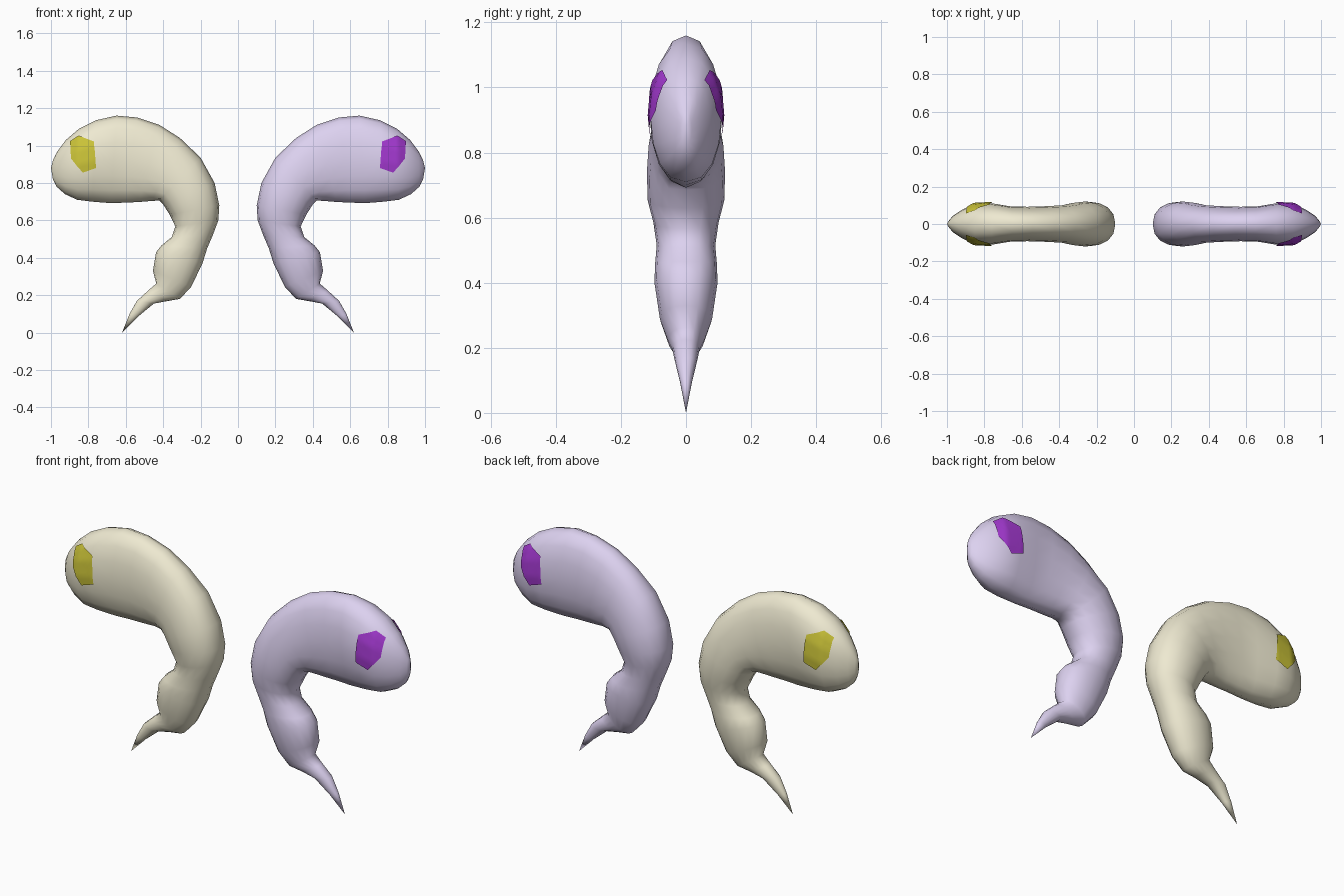
import bpy, bmesh
from math import cos, sin, pi, copysign
from mathutils import Vector
from mathutils.bvhtree import BVHTree

if "Cube" in bpy.data.objects:
    bpy.data.objects.remove(bpy.data.objects["Cube"])

SIDES = 16
# cross-sections from tail to nose: back x, z, belly x, z, half width
RINGS = [
    (.535, .085, .58, .10, .018), (.45, .155, .54, .17, .035),
    (.38, .168, .48, .225, .042), (.31, .18, .437, .262, .055),
    (.25, .245, .455, .33, .08), (.19, .37, .438, .43, .097),
    (.165, .45, .41, .465, .095), (.135, .52, .355, .51, .09),
    (.105, .60, .335, .567, .10), (.10, .68, .365, .63, .118),
    (.125, .80, .40, .685, .12), (.20, .935, .42, .706, .115),
    (.31, 1.04, .46, .704, .10), (.42, 1.11, .53, .698, .095),
    (.54, 1.15, .60, .695, .092), (.65, 1.16, .68, .692, .095),
    (.76, 1.135, .78, .70, .112), (.85, 1.09, .86, .71, .108),
    (.92, 1.03, .925, .74, .075), (.965, .97, .97, .78, .045),
    (.99, .92, .99, .82, .018),
]
TAIL_TIP, NOSE_TIP = (.62, 0, 0), (1.0, 0, .88)
EYE = [(.77, 1.02), (.85, 1.05), (.895, 1.02), (.89, .93), (.83, .855), (.76, .88)]


def material(name, color):
    m = bpy.data.materials.new(name)
    m.diffuse_color = (*color, 1)
    m.use_nodes = True
    m.node_tree.nodes["Principled BSDF"].inputs["Base Color"].default_value = m.diffuse_color
    return m


def finish(bm, name, mat):
    bmesh.ops.recalc_face_normals(bm, faces=bm.faces)
    me = bpy.data.meshes.new(name)
    bm.to_mesh(me)
    me.materials.append(mat)
    me.shade_smooth()
    ob = bpy.data.objects.new(name, me)
    bpy.context.collection.objects.link(ob)


def body_mesh(side):
    bm = bmesh.new()
    loops = []
    for bx, bz, ix, iz, w in RINGS:
        back, belly = Vector((bx, 0, bz)), Vector((ix, 0, iz))
        mid, half = (back + belly) / 2, (back - belly) / 2
        loop = []
        for k in range(SIDES):
            t = 2 * pi * k / SIDES
            p = mid + half * cos(t)
            p.y = w * copysign(abs(sin(t)) ** .85, sin(t))
            loop.append(bm.verts.new((side * p.x, p.y, p.z)))
        loops.append(loop)
    tail = bm.verts.new((side * TAIL_TIP[0], 0, TAIL_TIP[2]))
    nose = bm.verts.new((side * NOSE_TIP[0], 0, NOSE_TIP[2]))
    for k in range(SIDES):
        n = (k + 1) % SIDES
        for a, b in zip(loops, loops[1:]):
            bm.faces.new((a[k], a[n], b[n], b[k]))
        bm.faces.new((tail, loops[0][n], loops[0][k]))
        bm.faces.new((nose, loops[-1][k], loops[-1][n]))
    bmesh.ops.recalc_face_normals(bm, faces=bm.faces)
    return bm


def eye(tree, side, facing, name, mat):
    # hexagonal patch laid onto the head surface
    bm = bmesh.new()
    f = bm.faces.new([bm.verts.new((side * x, facing, z)) for x, z in EYE])
    bmesh.ops.poke(bm, faces=[f])
    bmesh.ops.subdivide_edges(bm, edges=bm.edges[:], cuts=5, use_grid_fill=True)
    for v in bm.verts:
        hit, normal, _, _ = tree.ray_cast(v.co, Vector((0, -facing, 0)))
        v.co = hit + normal * .006
    bm.normal_update()
    if sum(p.normal.y for p in bm.faces) * facing < 0:
        bmesh.ops.reverse_faces(bm, faces=bm.faces[:])
    me = bpy.data.meshes.new(name)
    bm.to_mesh(me)
    bm.free()
    me.materials.append(mat)
    me.shade_smooth()
    bpy.context.collection.objects.link(bpy.data.objects.new(name, me))


def creature(side, label, skin, iris):
    skin_mat = material(label + "_skin", skin)
    eye_mat = material(label + "_eye", iris)
    bm = body_mesh(side)
    tree = BVHTree.FromBMesh(bm)
    for facing, where in ((-1, "front"), (1, "back")):
        eye(tree, side, facing, f"{label}_eye_{where}", eye_mat)
    finish(bm, label + "_body", skin_mat)
    bm.free()


# mirrored pair of curled bodies
creature(1, "purple", (.72, .64, .87), (.36, .04, .62))
creature(-1, "yellow", (.86, .82, .64), (.60, .55, .04))
